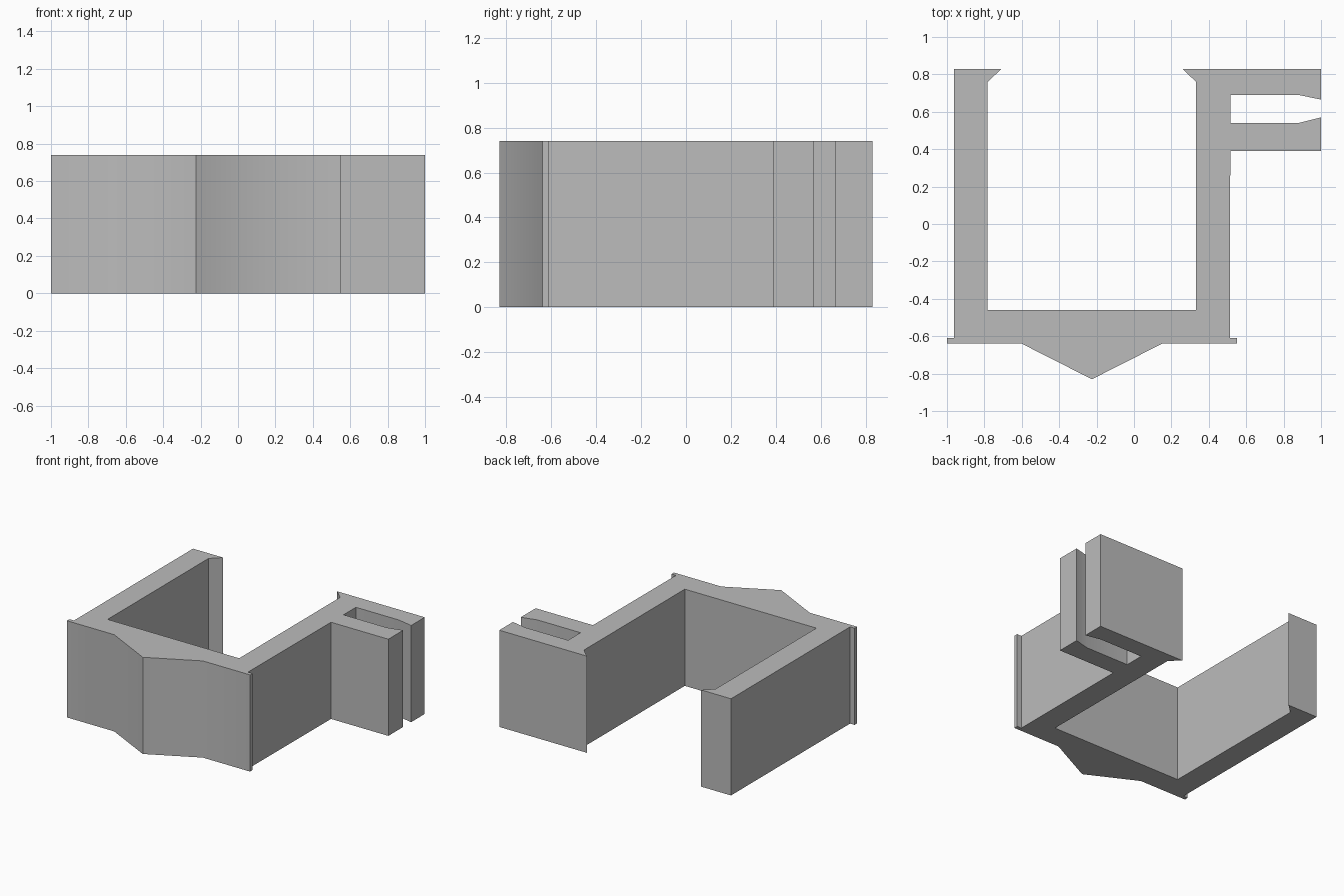
import bpy
import bmesh
import math

cube = bpy.data.objects.get("Cube")
if cube:
    bpy.data.objects.remove(cube, do_unlink=True)

HEIGHT = 0.74
MID = -0.225   # centre line of the U-shaped channel
BACK = 0.83

grey = bpy.data.materials.new("plain grey")
grey.use_nodes = True
colour = (0.5, 0.5, 0.5, 1)
grey.diffuse_color = colour
grey.node_tree.nodes["Principled BSDF"].inputs["Base Color"].default_value = colour


def extrude_profile(name, points, height):
    """Raise a closed outline, listed anticlockwise, from the floor."""
    bm = bmesh.new()
    base = bm.faces.new([bm.verts.new((x, y, 0)) for x, y in points])
    top = bmesh.ops.extrude_face_region(bm, geom=[base], use_keep_orig=True)
    verts = [v for v in top["geom"] if isinstance(v, bmesh.types.BMVert)]
    bmesh.ops.translate(bm, verts=verts, vec=(0, 0, height))
    bmesh.ops.recalc_face_normals(bm, faces=bm.faces)
    mesh = bpy.data.meshes.new(name)
    bm.to_mesh(mesh)
    bm.free()
    mesh.materials.append(grey)
    obj = bpy.data.objects.new(name, mesh)
    bpy.context.collection.objects.link(obj)
    bpy.ops.object.select_all(action="DESELECT")
    obj.select_set(True)
    bpy.context.view_layer.objects.active = obj
    bpy.ops.object.shade_smooth_by_angle(angle=math.radians(30))
    return obj


# Half of the channel, as offsets from its centre line
front = [(0, -0.83), (0.375, -0.64), (0.775, -0.64), (0.775, -0.61), (0.737, -0.61)]
inside = [(0.483, BACK), (0.557, 0.76), (0.557, -0.46)]

# Slotted arm on the left side, with a flared grip at the slot mouth
arm = [(0.515, 0.39), (1, 0.39), (1, 0.57), (0.88, 0.54), (0.515, 0.54),
       (0.515, 0.69), (0.88, 0.69), (1, 0.665), (1, BACK)]

left_half = [(MID + x, y) for x, y in front]
left_inside = [(MID + x, y) for x, y in inside]
right_inside = [(MID - x, y) for x, y in reversed(inside)]
right_half = [(MID - x, y) for x, y in reversed(front[1:])]
right_corner = [(MID - 0.737, BACK)]

extrude_profile("clip_bracket",
                left_half + arm + left_inside + right_inside + right_corner + right_half,
                HEIGHT)
